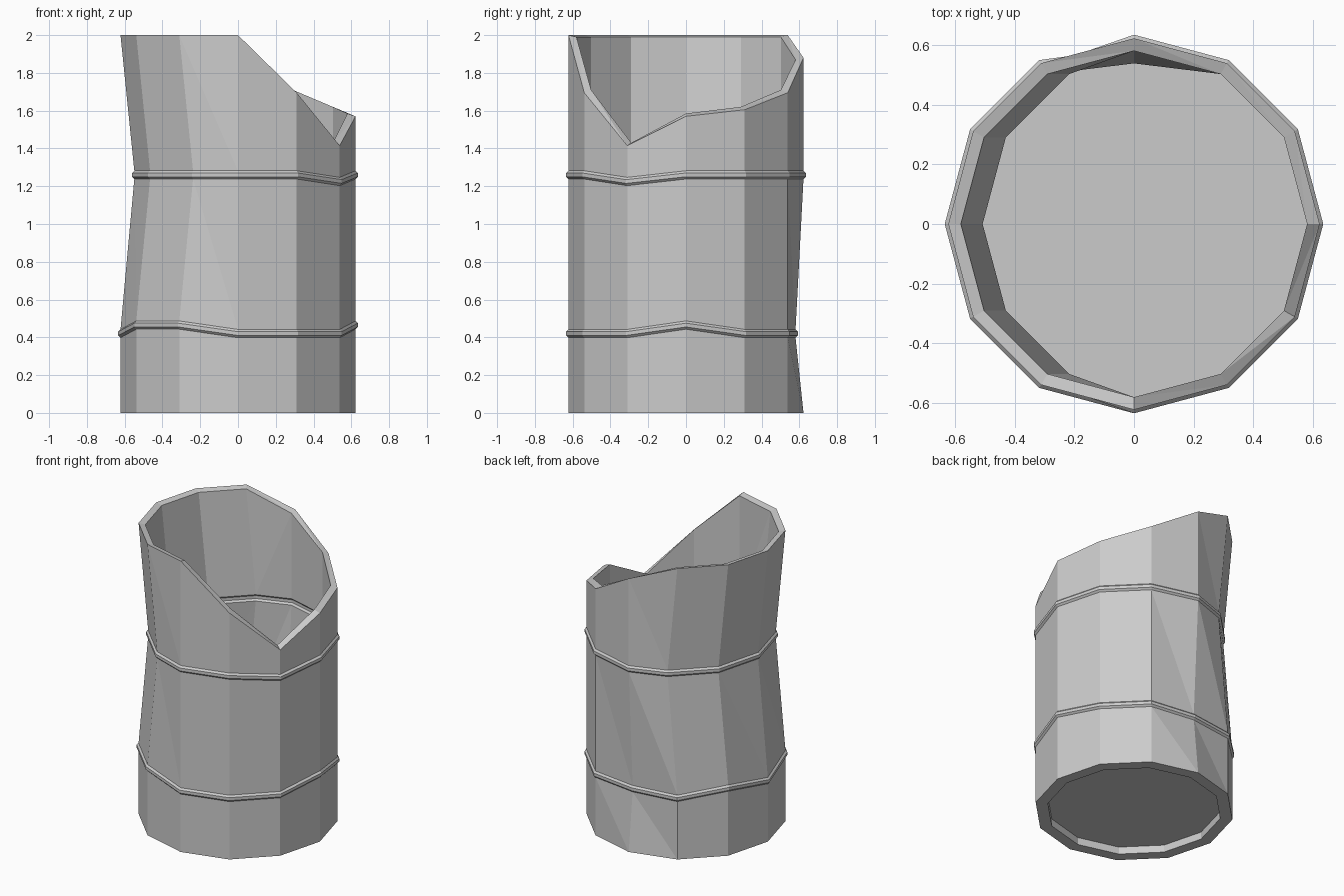
import bpy, bmesh
from math import sin, cos, radians

cube = bpy.data.objects.get("Cube")
if cube:
    bpy.data.objects.remove(cube)

SIDES, RADIUS, WALL = 12, 0.622, 0.042
# torn rim heights, starting at +x and going round by the left and back
RIM = [1.57, 1.605, 1.695, 1.88, 2, 2, 2, 2, 2, 2, 1.695, 1.415]
RIB = [(-0.022, 0), (-0.01, 0.012), (0.01, 0.012), (0.022, 0)]


def ring_point(i, r, z, dx=0, dy=0):
    a = radians(i * 360 / SIDES)
    return (r * cos(a) + dx, r * sin(a) + dy, z)


def lower_rib(i, dz, bulge, inset):
    z = 0.465 if i in (0, 5, 7, 8) else 0.42
    return ring_point(i, RADIUS + bulge - inset, z + dz, dy=-0.042 if i == 3 else 0)


def upper_rib(i, dz, bulge, inset):
    z = 1.225 if i == 11 else 1.26
    return ring_point(i, RADIUS + bulge - inset, z + dz, dx=0.073 if 4 <= i <= 8 else 0)


def rim(i, inset):
    lift = 0 if not inset else (0.015 if RIM[i] < 1.8 else -0.01)
    return ring_point(i, RADIUS - inset, RIM[i] + lift)


def wall_rows(inset, base_z):
    """Rows of points from the base to the rim of one skin."""
    rows = [[ring_point(i, RADIUS - inset, base_z) for i in range(SIDES)]]
    for rib in (lower_rib, upper_rib):
        for dz, bulge in RIB:
            rows.append([rib(i, dz, bulge, inset) for i in range(SIDES)])
    rows.append([rim(i, inset) for i in range(SIDES)])
    return rows


# foot recess, outer skin, then inner skin down to the floor
foot = [[ring_point(i, 0.545, z) for i in range(SIDES)] for z in (0.05, 0)]
outer = wall_rows(0, 0)
inner = wall_rows(WALL, 0.09)
rows = foot + outer + inner[::-1]

bm = bmesh.new()
loops = [[bm.verts.new(p) for p in row] for row in rows]
for k, (low, high) in enumerate(zip(loops, loops[1:])):
    inside = k >= len(foot) + len(outer)
    for i in range(SIDES):
        j = (i + 1) % SIDES
        # the same diagonal on both skins keeps the dents parallel
        if inside:
            bm.faces.new((low[i], low[j], high[j]))
            bm.faces.new((low[i], high[j], high[i]))
        else:
            bm.faces.new((low[i], low[j], high[i]))
            bm.faces.new((low[j], high[j], high[i]))
bm.faces.new(loops[0][::-1])
bm.faces.new(loops[-1])
bmesh.ops.recalc_face_normals(bm, faces=bm.faces)

mesh = bpy.data.meshes.new("broken_barrel")
bm.to_mesh(mesh)
bm.free()
barrel = bpy.data.objects.new("broken_barrel", mesh)
bpy.context.collection.objects.link(barrel)

# plain grey metal
grey = bpy.data.materials.new("light_grey")
grey.use_nodes = True
colour = (0.6, 0.6, 0.6, 1)
grey.diffuse_color = colour
grey.node_tree.nodes["Principled BSDF"].inputs["Base Color"].default_value = colour
mesh.materials.append(grey)
